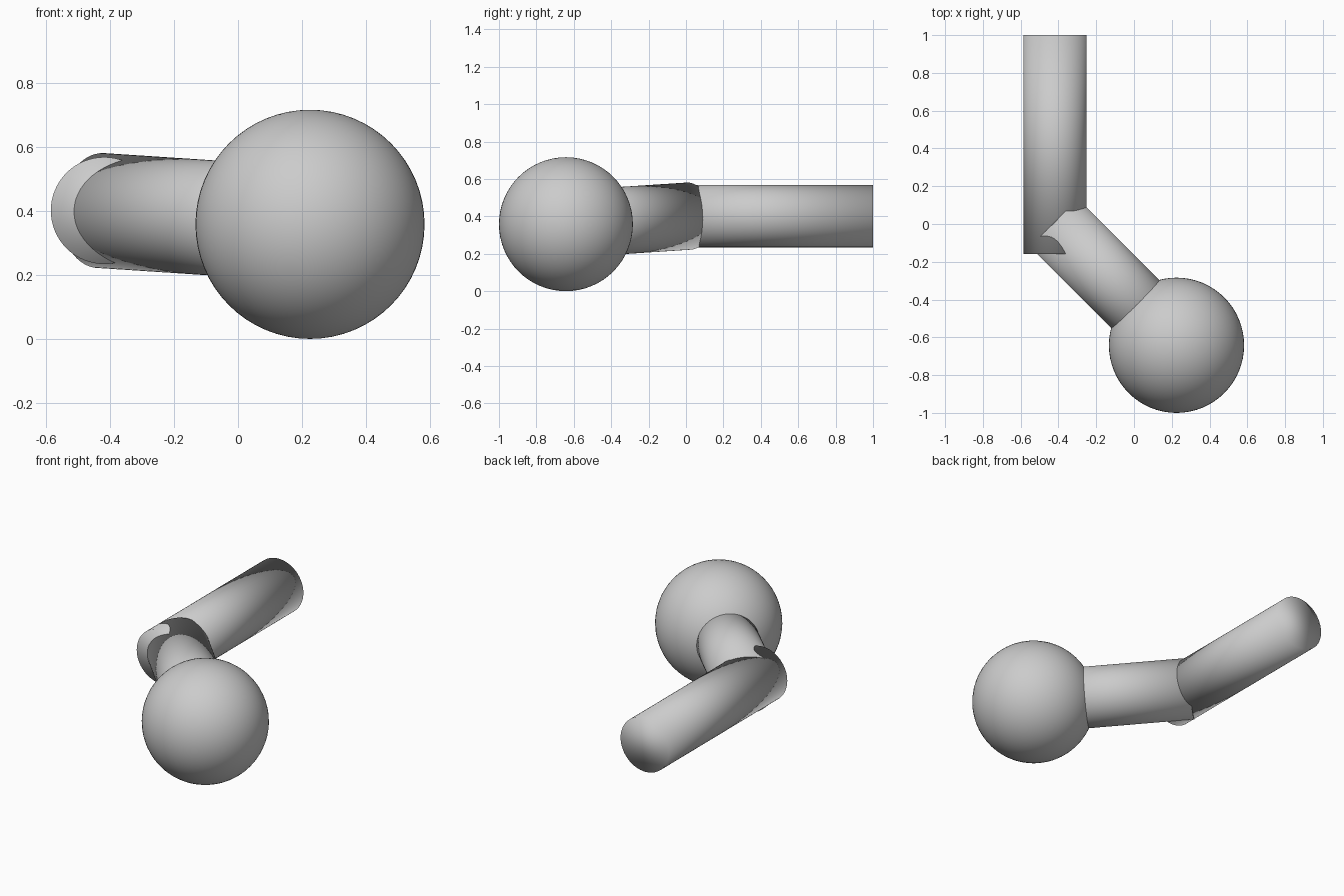
import bpy
from mathutils import Vector

if "Cube" in bpy.data.objects:
    bpy.data.objects.remove(bpy.data.objects["Cube"])

# One plain grey for the whole model
grey = bpy.data.materials.new("light_grey")
grey.diffuse_color = (0.6, 0.6, 0.6, 1)
grey.use_nodes = True
grey.node_tree.nodes["Principled BSDF"].inputs["Base Color"].default_value = grey.diffuse_color


def finish(name):
    ob = bpy.context.object
    ob.name = name
    ob.data.materials.append(grey)
    bpy.ops.object.shade_smooth()
    return ob


def rod(name, start, end, radius):
    """Capped cylinder running between two points, smooth over its caps."""
    start, end = Vector(start), Vector(end)
    axis = end - start
    bpy.ops.mesh.primitive_cylinder_add(
        vertices=64, radius=radius, depth=axis.length, location=(start + end) / 2,
        rotation=axis.to_track_quat('Z', 'Y').to_euler())
    return finish(name)


# Ball at the front
ball_centre = (0.225, -0.642, 0.358)
bpy.ops.mesh.primitive_uv_sphere_add(segments=64, ring_count=32, radius=0.358,
                                     location=ball_centre)
finish("ball")

# Slanted neck from the ball to the elbow
rod("neck", (-0.428, 0.012, 0.401), ball_centre, 0.18)

# Straight arm running to the back
rod("arm", (-0.418, -0.158, 0.401), (-0.418, 1.0, 0.401), 0.167)
